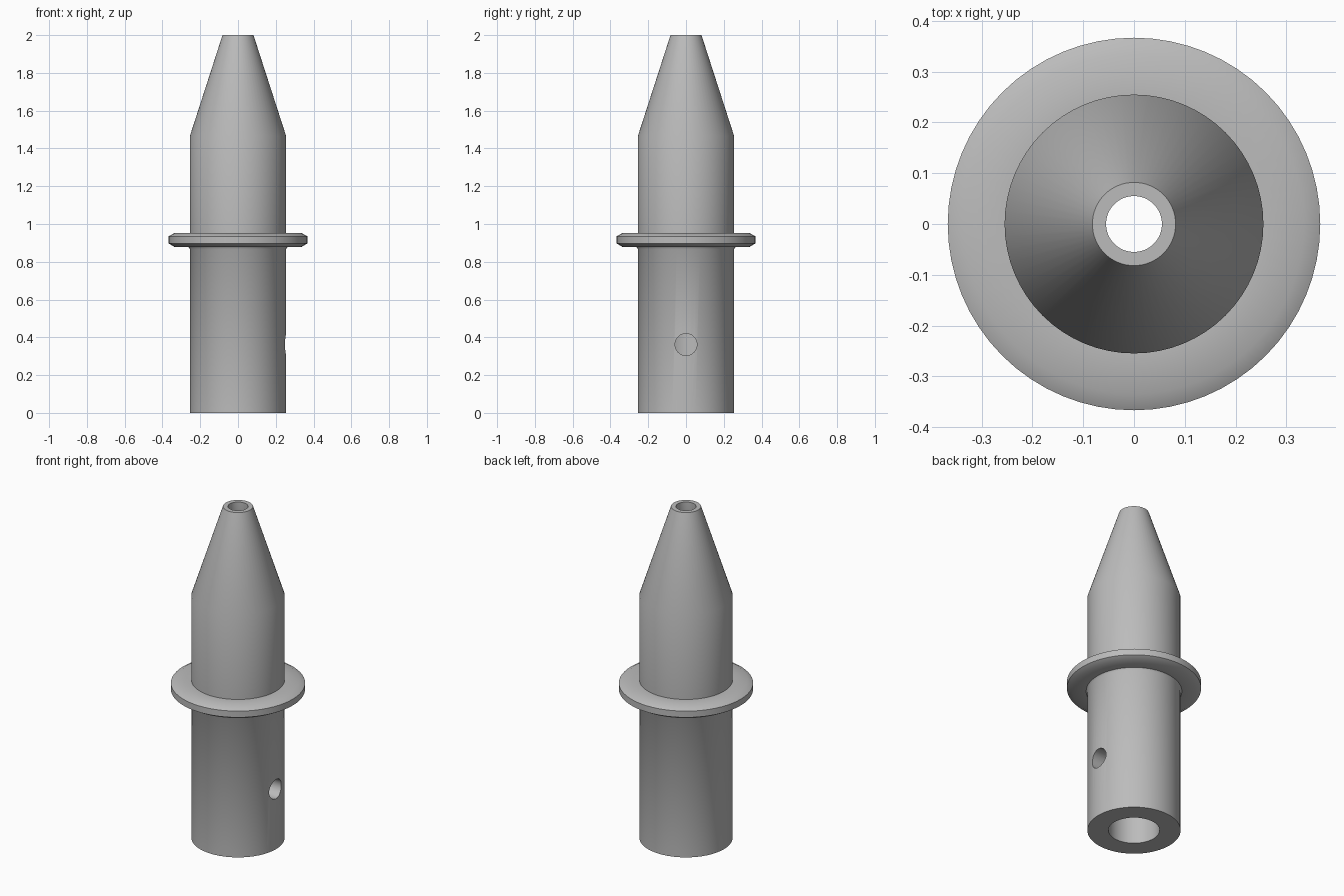
import bpy
import bmesh
import math
from mathutils import Matrix, Vector

cube = bpy.data.objects.get("Cube")
if cube:
    bpy.data.objects.remove(cube, do_unlink=True)

SIDES = 64

grey = bpy.data.materials.new("plain grey")
grey.use_nodes = True
colour = (0.5, 0.5, 0.5, 1)
grey.diffuse_color = colour
grey.node_tree.nodes["Principled BSDF"].inputs["Base Color"].default_value = colour


def add_object(name, bm):
    mesh = bpy.data.meshes.new(name)
    bmesh.ops.recalc_face_normals(bm, faces=bm.faces)
    bm.to_mesh(mesh)
    bm.free()
    obj = bpy.data.objects.new(name, mesh)
    bpy.context.collection.objects.link(obj)
    mesh.materials.append(grey)
    return obj


def lathe(name, profile):
    """Turn a closed (radius, height) profile around the z axis."""
    bm = bmesh.new()
    rings = []
    for radius, height in profile:
        ring = []
        for i in range(SIDES):
            a = math.tau * i / SIDES
            ring.append(bm.verts.new((radius * math.cos(a), radius * math.sin(a), height)))
        rings.append(ring)
    for k, low in enumerate(rings):
        high = rings[(k + 1) % len(rings)]
        for i in range(SIDES):
            j = (i + 1) % SIDES
            bm.faces.new((low[i], low[j], high[j], high[i]))
    return add_object(name, bm)


# Hollow body with flange, shoulder and tapered tip
nozzle = lathe("nozzle_body", [
    (0.14, 0), (0.255, 0),
    (0.255, 0.868), (0.262, 0.878),
    (0.335, 0.878), (0.367, 0.897), (0.367, 0.935), (0.335, 0.953),
    (0.255, 0.953), (0.255, 1.465),
    (0.082, 2), (0.055, 2),
    (0.055, 1.93), (0.14, 1.465),
])

# Round cross hole through one wall
bm = bmesh.new()
bmesh.ops.create_cone(
    bm, cap_ends=True, segments=32, radius1=0.058, radius2=0.058, depth=0.3,
    matrix=Matrix.Translation(Vector((0.2, 0, 0.362))) @ Matrix.Rotation(math.pi / 2, 4, "Y"))
cutter = add_object("hole_cutter", bm)
cutter.hide_render = True

bpy.ops.object.select_all(action="DESELECT")
bpy.context.view_layer.objects.active = nozzle
nozzle.select_set(True)
cut = nozzle.modifiers.new("cross_hole", "BOOLEAN")
cut.operation = "DIFFERENCE"
cut.solver = "EXACT"
cut.object = cutter
bpy.ops.object.modifier_apply(modifier=cut.name)
bpy.data.objects.remove(cutter, do_unlink=True)

# Rounded walls with crisp rims
bpy.ops.object.shade_smooth_by_angle(angle=math.radians(35))
